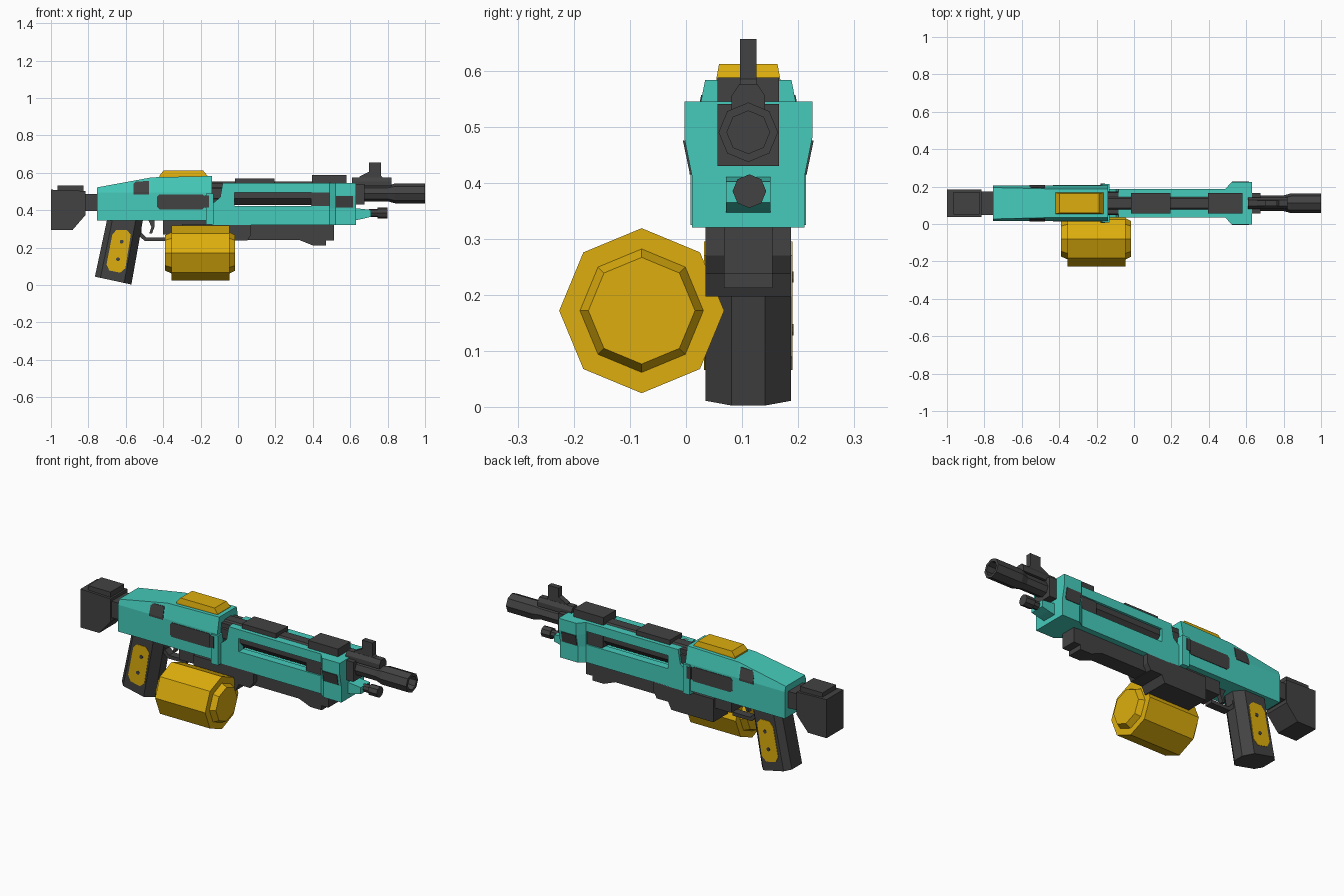
import bpy, bmesh, math

YC = 0.111  # centre plane of the gun


def material(name, rgb):
    m = bpy.data.materials.new(name)
    m.diffuse_color = (*rgb, 1)
    return m


TEAL = material("teal", (0.06, 0.60, 0.50))
DARK = material("charcoal", (0.055, 0.055, 0.055))
GOLD = material("gold", (0.72, 0.42, 0.004))


def loft(name, rings, mat):
    """Skin a list of equal-length point rings and cap both ends."""
    bm = bmesh.new()
    vs = [[bm.verts.new(p) for p in r] for r in rings]
    n = len(rings[0])
    for a, b in zip(vs, vs[1:]):
        for i in range(n):
            j = (i + 1) % n
            bm.faces.new((a[i], a[j], b[j], b[i]))
    bm.faces.new(vs[0])
    bm.faces.new(vs[-1])
    bmesh.ops.recalc_face_normals(bm, faces=bm.faces)
    me = bpy.data.meshes.new(name)
    bm.to_mesh(me)
    bm.free()
    me.materials.append(mat)
    ob = bpy.data.objects.new(name, me)
    bpy.context.collection.objects.link(ob)
    return ob


def prism(name, pts, y0, y1, mat):
    """Side profile (x, z) extruded across y."""
    return loft(name, [[(x, y, z) for x, z in pts] for y in (y0, y1)], mat)


def slab(name, pts, hw, mat):
    return prism(name, pts, YC - hw, YC + hw, mat)


def rect(x0, x1, z0, z1, c=0.0):
    if not c:
        return [(x0, z0), (x1, z0), (x1, z1), (x0, z1)]
    return [(x0 + c, z0), (x1 - c, z0), (x1, z0 + c), (x1, z1 - c),
            (x1 - c, z1), (x0 + c, z1), (x0, z1 - c), (x0, z0 + c)]


def sections(name, secs, mat):
    """Sections along x, each a symmetric list of (half width, z)."""
    return loft(name, [[(x, YC + h, z) for h, z in s] +
                       [(x, YC - h, z) for h, z in reversed(s)] for x, s in secs], mat)


def tube(name, steps, y, z, mat, n=8, turn=0.0):
    """Turned part along x from (x, radius) steps."""
    ang = [2 * math.pi * (i + turn) / n for i in range(n)]
    return loft(name, [[(x, y + r * math.cos(a), z + r * math.sin(a)) for a in ang]
                       for x, r in steps], mat)


# --- stock
slab("stock_pad", [(-1, 0.294), (-0.885, 0.294), (-0.815, 0.375), (-0.815, 0.503), (-1, 0.51)], 0.074, DARK)
slab("stock_top_plate", rect(-0.965, -0.825, 0.50, 0.533), 0.06, DARK)
slab("stock_neck", rect(-0.83, -0.74, 0.395, 0.487), 0.064, DARK)

# --- rear receiver with sloped top
sections("receiver", [
    (-0.755, [(0.094, 0.345), (0.094, 0.495), (0.084, 0.522)]),
    (-0.46, [(0.094, 0.345), (0.094, 0.495), (0.077, 0.576)]),
    (-0.14, [(0.094, 0.345), (0.094, 0.495), (0.077, 0.583)])], TEAL)
slab("receiver_band", rect(-0.172, -0.13, 0.325, 0.49), 0.103, TEAL)
slab("side_port", rect(-0.432, -0.178, 0.405, 0.485, 0.012), 0.097, DARK)
slab("side_port_tip", rect(-0.18, -0.155, 0.415, 0.48), 0.105, DARK)
sections("small_side_port", [
    (-0.56, [(0.097, 0.485), (0.097, 0.497), (0.083, 0.54)]),
    (-0.545, [(0.097, 0.485), (0.097, 0.497), (0.083, 0.554)]),
    (-0.475, [(0.097, 0.485), (0.097, 0.497), (0.084, 0.556)])], DARK)
top = loft("top_cover", [
    [(sx * a - 0.292, YC + sy * b, z) for sx, sy in ((-1, -1), (1, -1), (1, 1), (-1, 1))]
    for z, a, b in ((0.575, 0.128, 0.057), (0.585, 0.128, 0.057), (0.612, 0.106, 0.052))], GOLD)

# --- front shroud: two slotted side walls and a floor
for side, s in (("left", 1), ("right", -1)):
    y0, y1 = YC + s * 0.032, YC + s * 0.076
    prism(f"shroud_lower_{side}", rect(-0.14, 0.5, 0.322, 0.422), y0, y1, TEAL)
    prism(f"shroud_upper_{side}", rect(-0.06, 0.5, 0.495, 0.545), y0, y1, TEAL)
    prism(f"shroud_post_{side}", [(-0.14, 0.42), (-0.02, 0.42), (-0.02, 0.497), (-0.02, 0.545),
                                  (-0.082, 0.545), (-0.095, 0.47), (-0.14, 0.432)], y0, y1, TEAL)
slab("shroud_floor", rect(-0.14, 0.5, 0.322, 0.415), 0.04, TEAL)
slab("barrel_root", rect(-0.15, -0.03, 0.40, 0.545), 0.058, DARK)
slab("slot_block", rect(0.39, 0.5, 0.412, 0.505, 0.015), 0.068, DARK)
tube("inner_barrel", [(-0.15, 0.068), (0.52, 0.068)], YC, 0.49, DARK, turn=0.5)
slab("rear_rail", rect(-0.015, 0.195, 0.535, 0.571), 0.054, DARK)
slab("front_rail", rect(0.395, 0.58, 0.535, 0.588), 0.055, DARK)

# --- flared front block
full = [(0.1, 0.32), (0.1, 0.41), (0.114, 0.48), (0.114, 0.545)]
sections("front_block", [(0.488, [(0.076, z) for h, z in full]), (0.522, full), (0.632, full)], TEAL)
sections("front_block_port", [(x, [(0.104, 0.415), (0.1165, 0.475)])
                              for x in (0.525, 0.615)], DARK)
slab("barrel_collar", rect(0.62, 0.675, 0.43, 0.54), 0.055, DARK)

# --- barrel, muzzle and front sight
tube("barrel_muzzle", [(0.66, 0.042), (0.80, 0.042), (0.84, 0.053), (1.0, 0.053),
                       (1.0, 0.038), (0.92, 0.038)], YC, 0.49, DARK)
sections("sight_base", [(x, [(0.03, 0.53), (0.03, 0.555), (0.016, 0.576)]) for x in (0.61, 0.82)], DARK)
slab("front_sight", [(0.65, 0.56), (0.79, 0.56), (0.765, 0.585), (0.765, 0.656),
                     (0.70, 0.656), (0.70, 0.606), (0.65, 0.58)], 0.015, DARK)

# --- small tube under the barrel
slab("lower_mount", [(0.62, 0.345), (0.67, 0.355), (0.71, 0.365), (0.71, 0.402), (0.62, 0.412)], 0.04, TEAL)
tube("lower_tube", [(0.70, 0.022), (0.745, 0.022), (0.745, 0.03), (0.80, 0.03)], YC + 0.002, 0.385, DARK)

# --- underside: fore grip, magazine well, drum
slab("fore_grip", [(-0.1, 0.24), (0.33, 0.24), (0.40, 0.212), (0.47, 0.212), (0.47, 0.238),
                   (0.512, 0.238), (0.512, 0.33), (-0.1, 0.33)], 0.043, DARK)
slab("magazine_well", [(-0.3, 0.197), (-0.04, 0.197), (-0.02, 0.237), (0.05, 0.237), (0.07, 0.27),
                       (0.07, 0.326), (-0.3, 0.326)], 0.076, DARK)
slab("lower_frame", rect(-0.4, -0.1, 0.27, 0.35), 0.06, DARK)
tube("drum_magazine", [(-0.39, 0.095), (-0.355, 0.11), (-0.355, 0.147), (-0.045, 0.147),
                       (-0.045, 0.11), (-0.015, 0.095)], -0.079, 0.172, GOLD)

# --- pistol grip with chamfered front and back, gold side plates and screws
def grip_ring(xb, zb, xf, zf):
    pts = []
    for t, h in ((0, 0.045), (0.15, 0.076), (0.8, 0.076), (1, 0.03)):
        pts.append((xb + t * (xf - xb), h, zb + t * (zf - zb)))
    return [(x, YC + h, z) for x, h, z in pts] + [(x, YC - h, z) for x, h, z in reversed(pts)]


loft("pistol_grip", [grip_ring(-0.765, 0.045, -0.57, 0.003), grip_ring(-0.70, 0.35, -0.508, 0.35)], DARK)
plate = [(-0.672, 0.27), (-0.65, 0.295), (-0.595, 0.295), (-0.573, 0.27),
         (-0.602, 0.09), (-0.63, 0.066), (-0.688, 0.078), (-0.703, 0.11)]
slab("grip_plates", plate, 0.0785, GOLD)
for i, (x, z) in enumerate(((-0.622, 0.232), (-0.642, 0.138))):
    slab(f"grip_screw_{i + 1}", rect(x - 0.01, x + 0.01, z - 0.01, z + 0.01, 0.006), 0.0805, DARK)

# --- trigger and guard
slab("trigger_guard", [(-0.545, 0.35), (-0.52, 0.35), (-0.515, 0.28), (-0.49, 0.255), (-0.38, 0.255),
                       (-0.38, 0.236), (-0.50, 0.236), (-0.535, 0.27)], 0.022, DARK)
slab("trigger", [(-0.48, 0.35), (-0.445, 0.35), (-0.447, 0.31), (-0.46, 0.275),
                 (-0.475, 0.275), (-0.463, 0.31)], 0.012, DARK)
